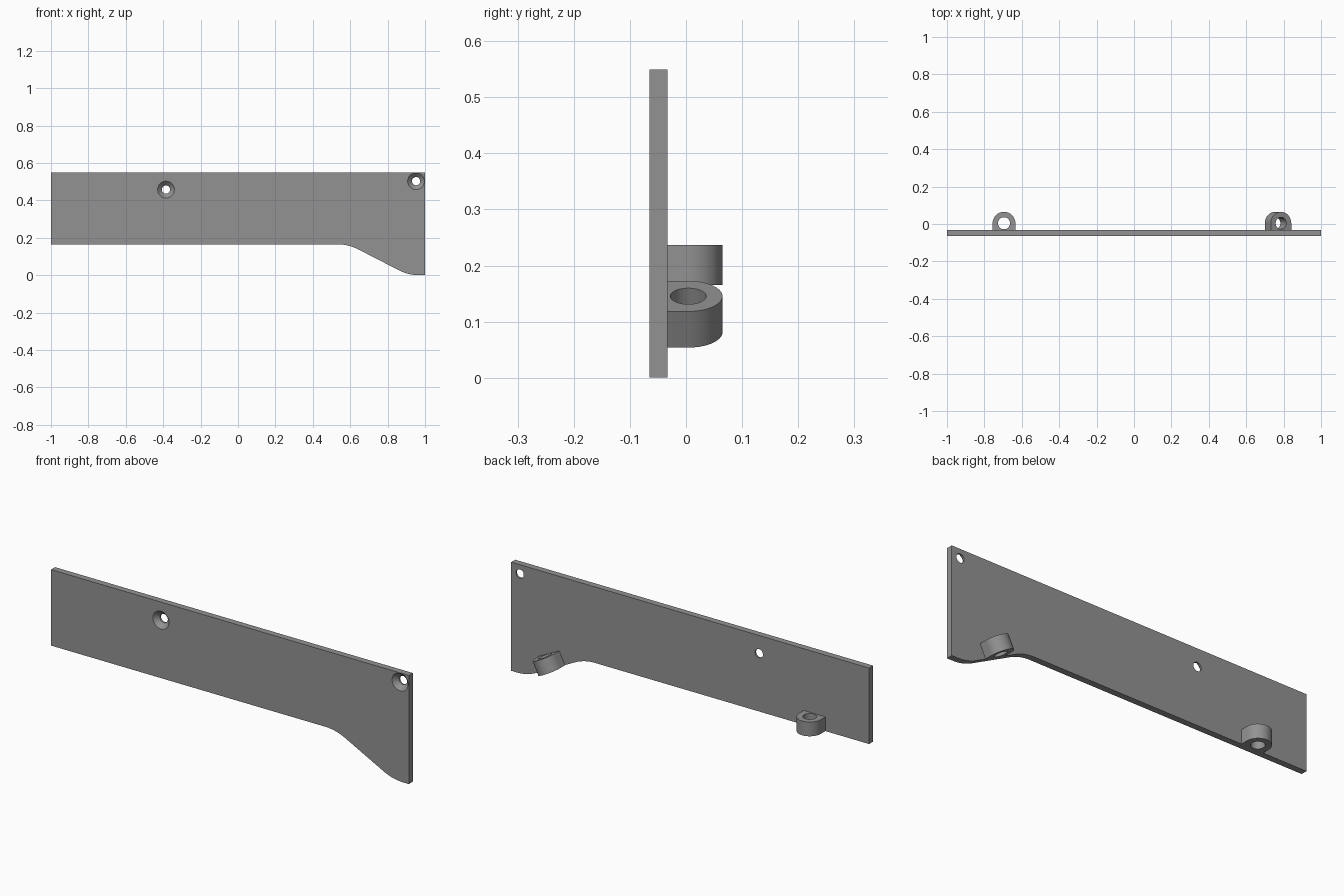
import bpy, bmesh, math
from mathutils import Matrix, Vector

if "Cube" in bpy.data.objects:
    bpy.data.objects.remove(bpy.data.objects["Cube"])

FRONT, BACK = -0.065, -0.033      # plate faces in y
TOP, EDGE = 0.549, 0.165          # plate top and upper bottom edge
SLOPE = math.atan(0.5)

grey = bpy.data.materials.new("plain grey")
grey.diffuse_color = (0.29, 0.29, 0.29, 1)
grey.use_nodes = True
grey.node_tree.nodes["Principled BSDF"].inputs["Base Color"].default_value = grey.diffuse_color


def prism(name, points, direction):
    """Extrude a closed outline of 3D points along a direction."""
    bm = bmesh.new()
    face = bm.faces.new([bm.verts.new(p) for p in points])
    ext = bmesh.ops.extrude_face_region(bm, geom=[face], use_keep_orig=True)
    moved = [g for g in ext["geom"] if isinstance(g, bmesh.types.BMVert)]
    bmesh.ops.translate(bm, verts=moved, vec=direction)
    return finish(name, bm)


def finish(name, bm):
    bmesh.ops.recalc_face_normals(bm, faces=bm.faces)
    mesh = bpy.data.meshes.new(name)
    bm.to_mesh(mesh)
    bm.free()
    mesh.materials.append(grey)
    ob = bpy.data.objects.new(name, mesh)
    bpy.context.collection.objects.link(ob)
    return ob


def lathe(name, rings, matrix, n=48):
    """Closed solid of revolution around local z from (radius, height) rings."""
    bm = bmesh.new()
    loops = [[bm.verts.new(matrix @ Vector((r * math.cos(a), r * math.sin(a), h)))
              for a in (2 * math.pi * i / n for i in range(n))] for r, h in rings]
    for lo, hi in zip(loops, loops[1:]):
        for i in range(n):
            j = (i + 1) % n
            bm.faces.new((lo[i], lo[j], hi[j], hi[i]))
    bm.faces.new(loops[0])
    bm.faces.new(loops[-1])
    return finish(name, bm)


def cut(ob, cutter):
    bpy.context.view_layer.objects.active = ob
    mod = ob.modifiers.new("cut", 'BOOLEAN')
    mod.operation, mod.solver, mod.object = 'DIFFERENCE', 'EXACT', cutter
    bpy.ops.object.modifier_apply(modifier=mod.name)
    bpy.data.objects.remove(cutter)


def smooth(ob):
    bpy.ops.object.select_all(action='DESELECT')
    ob.select_set(True)
    bpy.context.view_layer.objects.active = ob
    bpy.ops.object.shade_smooth_by_angle(angle=math.radians(20))


# Plate outline: straight edge, rounded bend, slope, rounded foot
R, N = 0.24, 10
angles = [SLOPE * i / N for i in range(N + 1)]
bend = [(0.533 + R * math.sin(a), EDGE - R * (1 - math.cos(a))) for a in angles]
foot = [(0.97 - R * math.sin(a), R * (1 - math.cos(a))) for a in reversed(angles)]
outline = [(-1, TOP), (-1, EDGE)] + bend + foot + [(1, 0), (1, TOP)]
plate = prism("plate", [(x, FRONT, z) for x, z in outline], (0, BACK - FRONT, 0))

# Countersunk screw holes, wide on the front
for x, z in ((-0.385, 0.458), (0.952, 0.503)):
    place = Matrix.Translation((x, FRONT, z)) @ Matrix.Rotation(-math.pi / 2, 4, 'X')
    rings = [(0.045, -0.02), (0.045, 0), (0.022, 0.023), (0.022, 0.06)]
    cut(plate, lathe("screw_cutter", rings, place))
smooth(plate)


# Rounded lugs with a through hole on the back
def lug(name, x, z, tilt):
    r, height, yc = 0.061, 0.072, 0.004
    place = Matrix.Translation((x, yc, z)) @ Matrix.Rotation(tilt, 4, 'Y')
    arc = [(r * math.cos(a), r * math.sin(a))
           for a in (math.pi * i / 24 for i in range(25))]
    pts = [(r, BACK - yc)] + arc + [(-r, BACK - yc)]
    up = place.to_3x3() @ Vector((0, 0, height))
    ob = prism(name, [place @ Vector((px, py, 0)) for px, py in pts], up)
    cut(ob, lathe("lug_cutter", [(0.032, -0.05), (0.032, height + 0.05)], place))
    smooth(ob)


lug("left_lug", -0.695, EDGE, 0)
lug("right_lug", 0.754, 0.081, SLOPE)
